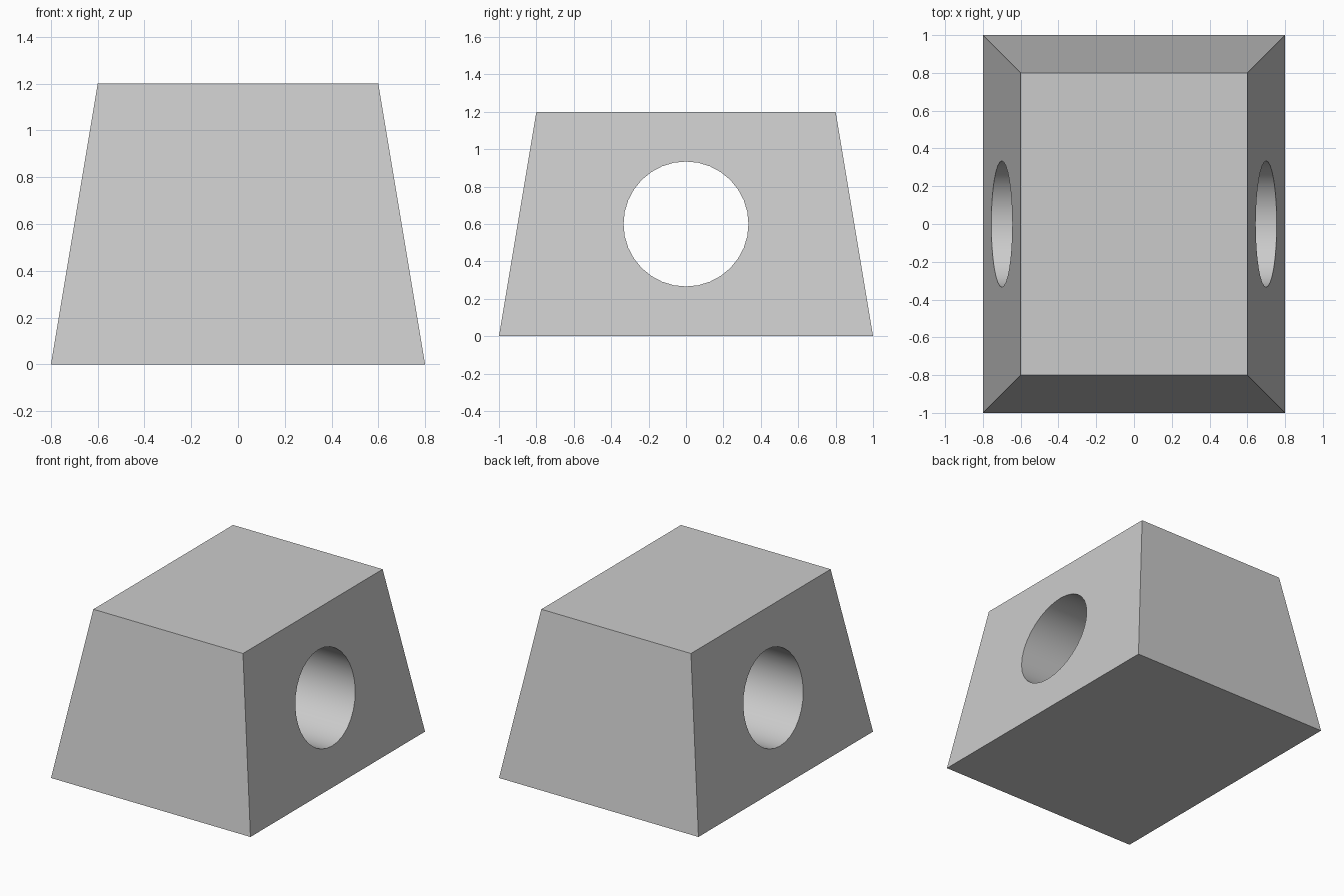
import bpy, bmesh
from math import pi, radians
from mathutils import Matrix

default = bpy.data.objects.get("Cube")
if default:
    bpy.data.objects.remove(default, do_unlink=True)

BASE_X, BASE_Y, HEIGHT, INSET = 0.8, 1.0, 1.2, 0.2

grey = bpy.data.materials.new("light grey")
grey.use_nodes = True
colour = (0.6, 0.6, 0.6, 1)
grey.diffuse_color = colour
grey.node_tree.nodes["Principled BSDF"].inputs["Base Color"].default_value = colour


def add_object(name, bm):
    mesh = bpy.data.meshes.new(name)
    bm.to_mesh(mesh)
    bm.free()
    mesh.materials.append(grey)
    obj = bpy.data.objects.new(name, mesh)
    bpy.context.collection.objects.link(obj)
    return obj


# Tapered block: a cube whose top is drawn in on all four sides
bm = bmesh.new()
bmesh.ops.create_cube(bm, size=2)
for v in bm.verts:
    inset = INSET if v.co.z > 0 else 0
    v.co = (v.co.x * (BASE_X - inset), v.co.y * (BASE_Y - inset),
            HEIGHT if v.co.z > 0 else 0)
block = add_object("tapered_block", bm)

# Round hole running side to side
bm = bmesh.new()
bmesh.ops.create_cone(bm, cap_ends=True, segments=32, radius1=0.334, radius2=0.334, depth=2,
                      matrix=Matrix.Translation((0, 0, HEIGHT / 2)) @ Matrix.Rotation(pi / 2, 4, 'Y'))
cutter = add_object("hole_cutter", bm)
cutter.hide_render = True

cut = block.modifiers.new("side_hole", 'BOOLEAN')
cut.operation = 'DIFFERENCE'
cut.solver = 'EXACT'
cut.object = cutter

# Apply the cut, then smooth only the hole wall
bpy.ops.object.select_all(action='DESELECT')
block.select_set(True)
bpy.context.view_layer.objects.active = block
bpy.ops.object.modifier_apply(modifier=cut.name)
bpy.data.objects.remove(cutter, do_unlink=True)
bpy.ops.object.shade_smooth_by_angle(angle=radians(30))
